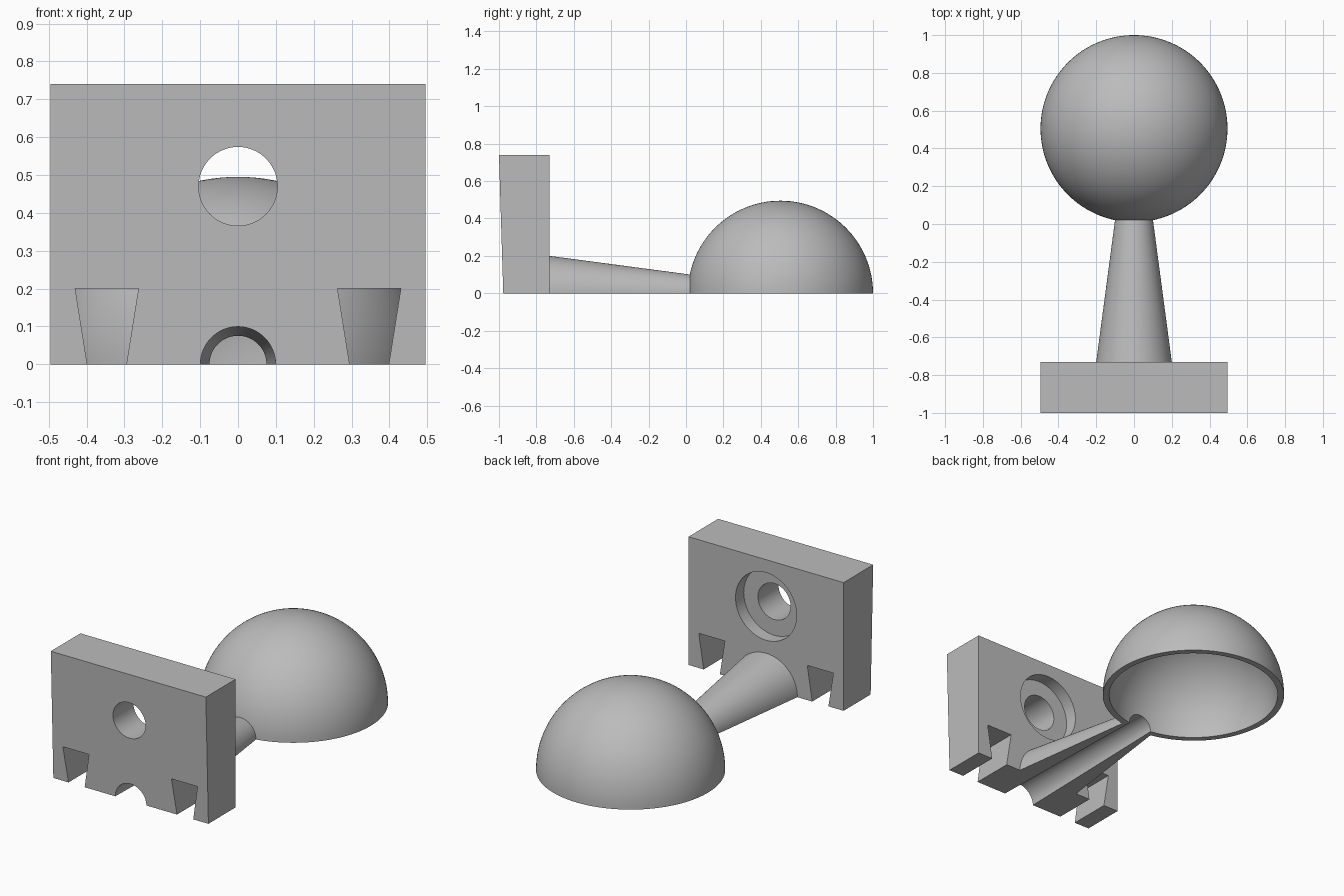
import bpy, bmesh
from math import sin, cos, pi, radians
from mathutils import Matrix, Vector

cube = bpy.data.objects.get("Cube")
if cube:
    bpy.data.objects.remove(cube, do_unlink=True)

grey = bpy.data.materials.new("light_grey")
grey.use_nodes = True
grey.diffuse_color = (0.5, 0.5, 0.5, 1)
grey.node_tree.nodes["Principled BSDF"].inputs["Base Color"].default_value = (0.5, 0.5, 0.5, 1)

DOME_Y, DOME_R, CAVITY_R = 0.505, 0.495, 0.46
BACK_Y, HOLE_Z = -0.73, 0.47


def finish(bm, name):
    bmesh.ops.recalc_face_normals(bm, faces=bm.faces)
    mesh = bpy.data.meshes.new(name)
    bm.to_mesh(mesh)
    bm.free()
    mesh.materials.append(grey)
    obj = bpy.data.objects.new(name, mesh)
    bpy.context.collection.objects.link(obj)
    return obj


def prism(name, outline, direction):
    """Extrude a planar outline along a direction."""
    bm = bmesh.new()
    face = bm.faces.new([bm.verts.new(p) for p in outline])
    new = bmesh.ops.extrude_face_region(bm, geom=[face])["geom"]
    verts = [v for v in new if isinstance(v, bmesh.types.BMVert)]
    bmesh.ops.translate(bm, verts=verts, vec=direction)
    return finish(bm, name)


def cone_y(name, y0, y1, r0, r1, z=0):
    """Round bar along y, tapering from r0 to r1."""
    bm = bmesh.new()
    place = Matrix.Translation((0, (y0 + y1) / 2, z)) @ Matrix.Rotation(radians(-90), 4, "X")
    bmesh.ops.create_cone(bm, cap_ends=True, segments=96, radius1=r0, radius2=r1,
                          depth=y1 - y0, matrix=place)
    return finish(bm, name)


def cut(obj, *cutters):
    bpy.context.view_layer.objects.active = obj
    for cutter in cutters:
        cutter.hide_render = True
        mod = obj.modifiers.new("cut", "BOOLEAN")
        mod.operation, mod.solver, mod.object = "DIFFERENCE", "EXACT", cutter
        bpy.ops.object.modifier_apply(modifier=mod.name)


# Cutters shared by the parts
channel = cone_y("channel_cutter", -1.01, 0.06, 0.1, 0.075)
bore = cone_y("bore_cutter", -1.2, -0.6, 0.104, 0.104, HOLE_Z)
counterbore = cone_y("counterbore_cutter", BACK_Y - 0.075, -0.6, 0.195, 0.195, HOLE_Z)
below = prism("below_cutter", [(-1, -2, 0), (1, -2, 0), (1, 2, 0), (-1, 2, 0)], (0, 0, -1))
slots = []
for s in (-1, 1):
    # Dovetail sides carried on slightly below the base
    outline = [(s * x, -1.2, z) for x, z in
               ((0.263, 0.2), (0.43, 0.2), (0.395, -0.02), (0.298, -0.02))]
    slots.append(prism("slot_cutter", outline, (0, 0.7, 0)))
bm = bmesh.new()
bmesh.ops.create_uvsphere(bm, u_segments=128, v_segments=64, radius=DOME_R,
                          matrix=Matrix.Translation((0, DOME_Y, 0)))
ball = finish(bm, "ball_cutter")

# Mounting plate with a slightly leaning front
plate = prism("mounting_plate", [(-0.495, y, z) for y, z in
              ((-0.977, 0), (BACK_Y, 0), (BACK_Y, 0.74), (-1, 0.74))], (0.99, 0, 0))
cut(plate, channel, bore, counterbore, *slots)

# Half-round tapering arm, open underneath
arm = cone_y("arm", BACK_Y, 0.1, 0.2, 0.09)
cut(arm, below, ball, channel)

# Hollow dome, turned from its wall section
bm = bmesh.new()
steps = 32
arcs = [(DOME_R, range(steps + 1)), (CAVITY_R, range(steps, -1, -1))]
wall = [bm.verts.new((r * cos(i * pi / 2 / steps), DOME_Y, r * sin(i * pi / 2 / steps)))
        for r, order in arcs for i in order]
edges = [bm.edges.new((a, b)) for a, b in zip(wall, wall[1:] + wall[:1])
         if not (abs(a.co.x) < 1e-4 and abs(b.co.x) < 1e-4)]
bmesh.ops.spin(bm, geom=wall + edges, cent=(0, DOME_Y, 0), axis=(0, 0, 1),
               angle=2 * pi, steps=128)
bmesh.ops.remove_doubles(bm, verts=bm.verts, dist=1e-4)
bmesh.ops.dissolve_degenerate(bm, edges=bm.edges, dist=1e-5)
dome = finish(bm, "dome")
cut(dome, channel)

for cutter in (channel, bore, counterbore, below, ball, *slots):
    bpy.data.objects.remove(cutter, do_unlink=True)

for obj in (plate, arm, dome):
    bpy.ops.object.select_all(action="DESELECT")
    obj.select_set(True)
    bpy.context.view_layer.objects.active = obj
    bpy.ops.object.shade_smooth_by_angle(angle=radians(30))
